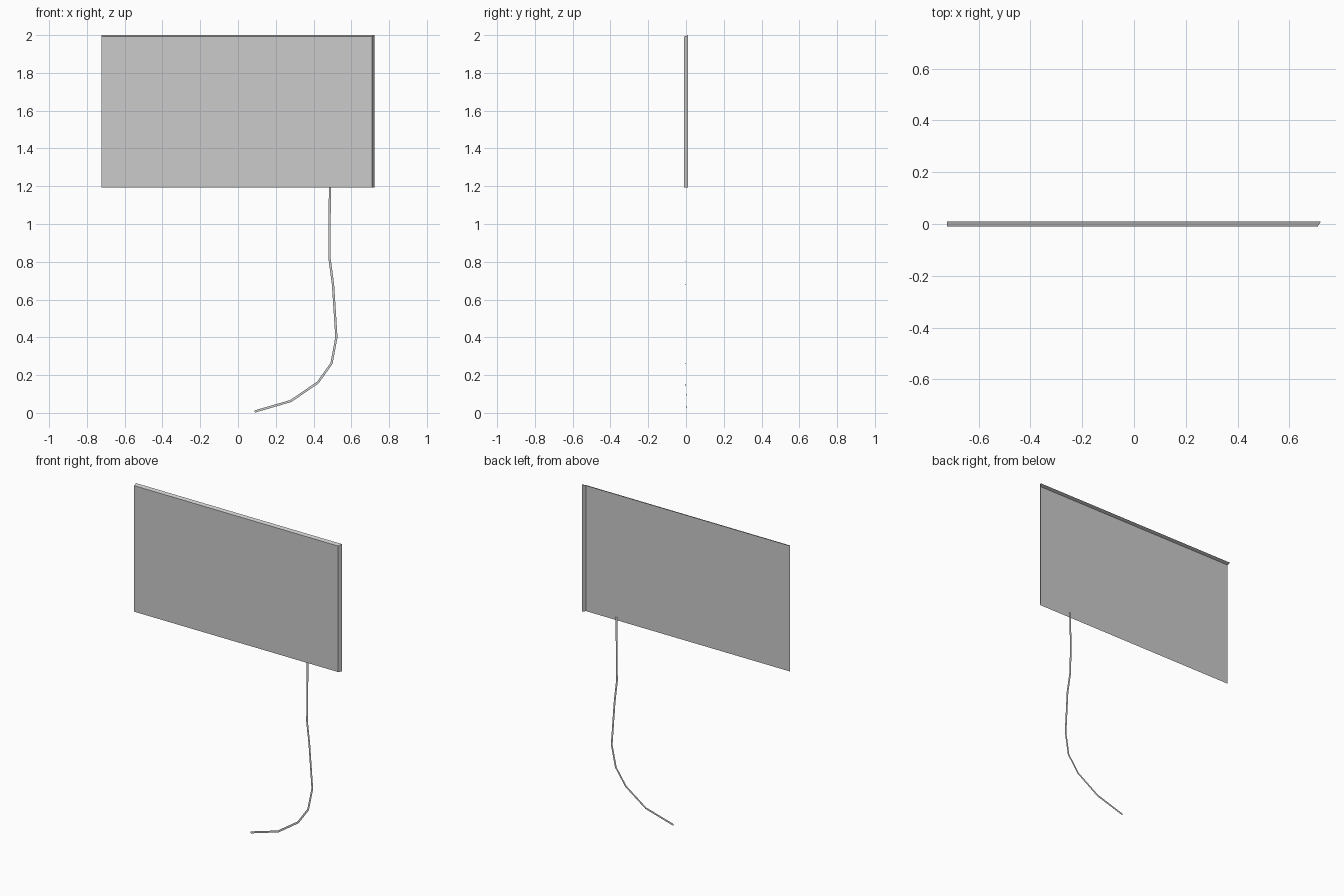
import bpy
from mathutils import Vector

if "Cube" in bpy.data.objects:
    bpy.data.objects.remove(bpy.data.objects["Cube"])


def make_mesh(name, verts, faces):
    mesh = bpy.data.meshes.new(name)
    mesh.from_pydata(verts, [], faces)
    obj = bpy.data.objects.new(name, mesh)
    bpy.context.collection.objects.link(obj)
    return obj


# Thin display sheet: front face plus slanted top and right rims, open at the back
left, right, bottom, top = -0.722, 0.709, 1.193, 1.992
front, back = -0.0095, 0.0105
make_mesh("screen_panel", [
    (left, front, bottom), (right, front, bottom), (right, front, top), (left, front, top),
    (0.722, back, bottom), (0.722, back, 2.0), (left, back, 2.0),
], [(0, 1, 2, 3), (1, 4, 5, 2), (3, 2, 5, 6)])

# Flat ribbon cord hanging from behind the panel and curling on the floor
path = [Vector(p) for p in (
    (0.488, 0.000, 1.220), (0.484, 0.003, 1.000), (0.485, -0.001, 0.815),
    (0.503, -0.004, 0.680), (0.521, 0.000, 0.400), (0.495, -0.004, 0.262),
    (0.423, -0.002, 0.161), (0.280, 0.003, 0.063), (0.088, 0.000, 0.007))]
half_width = 0.006
verts = []
for i, p in enumerate(path):
    along = path[min(i + 1, len(path) - 1)] - path[max(i - 1, 0)]
    side = Vector((-along.z, 0, along.x)).normalized() * half_width
    verts += [p - side, p + side]
faces = [(2 * i, 2 * i + 1, 2 * i + 3, 2 * i + 2) for i in range(len(path) - 1)]
make_mesh("power_cord", verts, faces)
